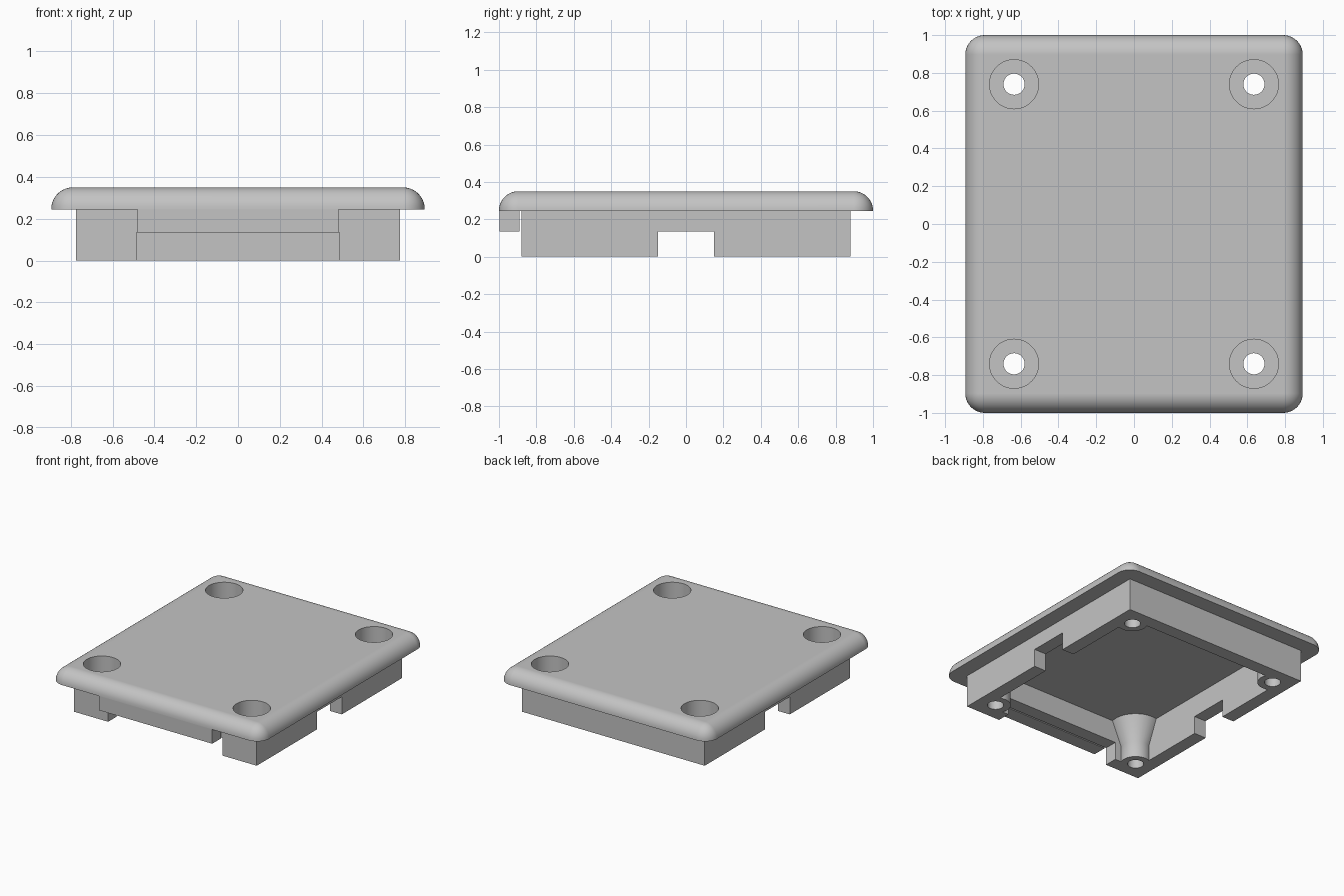
import bpy, bmesh, math
from mathutils import Matrix

cube = bpy.data.objects.get("Cube")
if cube:
    bpy.data.objects.remove(cube, do_unlink=True)

grey = bpy.data.materials.new("light_grey_plastic")
grey.use_nodes = True
colour = (0.55, 0.55, 0.55, 1)
grey.diffuse_color = colour
grey.node_tree.nodes["Principled BSDF"].inputs["Base Color"].default_value = colour


def make(name, bm):
    bmesh.ops.recalc_face_normals(bm, faces=bm.faces)
    mesh = bpy.data.meshes.new(name)
    bm.to_mesh(mesh)
    bm.free()
    mesh.materials.append(grey)
    obj = bpy.data.objects.new(name, mesh)
    bpy.context.collection.objects.link(obj)
    return obj


def box(name, x0, x1, y0, y1, z0, z1, radius=0):
    bm = bmesh.new()
    centre = ((x0 + x1) / 2, (y0 + y1) / 2, (z0 + z1) / 2)
    bmesh.ops.create_cube(bm, size=1, matrix=Matrix.Translation(centre)
                          @ Matrix.Diagonal((x1 - x0, y1 - y0, z1 - z0, 1)))
    if radius:
        # round everything except the underside rim
        edges = [e for e in bm.edges if any(v.co.z > centre[2] for v in e.verts)]
        bmesh.ops.bevel(bm, geom=edges, offset=radius, segments=10,
                        profile=0.5, affect='EDGES')
    return make(name, bm)


def lathe(name, x, y, profile, sides=48):
    """Closed solid of revolution from (radius, height) pairs."""
    bm = bmesh.new()
    rings = []
    for r, z in profile:
        angles = [2 * math.pi * i / sides for i in range(sides)]
        rings.append([bm.verts.new((x + r * math.cos(a), y + r * math.sin(a), z))
                      for a in angles])
    for low, high in zip(rings, rings[1:]):
        for i in range(sides):
            j = (i + 1) % sides
            bm.faces.new((low[i], low[j], high[j], high[i]))
    bm.faces.new(rings[0][::-1])
    bm.faces.new(rings[-1])
    return make(name, bm)


def combine(target, tool, operation):
    mod = target.modifiers.new("boolean", 'BOOLEAN')
    mod.operation = operation
    mod.solver = 'EXACT'
    mod.object = tool
    bpy.context.view_layer.objects.active = target
    bpy.ops.object.modifier_apply(modifier=mod.name)
    bpy.data.objects.remove(tool, do_unlink=True)


corners = [(sx * 0.635, sy * 0.74) for sx in (-1, 1) for sy in (-1, 1)]

# Rounded lid, skirt block and front lip
cover = box("cover", -0.893, 0.893, -1, 1, 0.245, 0.35, radius=0.103)
combine(cover, box("skirt", -0.775, 0.775, -0.88, 0.88, 0, 0.28), 'UNION')
combine(cover, box("lip", -0.48, 0.48, -0.998, -0.89, 0.135, 0.25), 'UNION')

# Hollow interior that leaves the tapered screw bosses standing
cavity = box("cavity", -0.675, 0.675, -0.78, 0.78, -0.1, 0.3)
for x, y in corners:
    boss = lathe("boss", x, y, [(0.105, -0.2), (0.105, 0.12), (0.18, 0.3), (0.18, 0.4)])
    combine(cavity, boss, 'DIFFERENCE')
combine(cover, cavity, 'DIFFERENCE')

# Notches in the front and both side walls
combine(cover, box("front_notch", -0.485, 0.485, -1.1, -0.76, -0.1, 0.135), 'DIFFERENCE')
for s in (-1, 1):
    x0, x1 = sorted((s * 0.65, s * 0.85))
    combine(cover, box("side_notch", x0, x1, -0.15, 0.15, -0.1, 0.135), 'DIFFERENCE')

# Counterbored screw holes
for x, y in corners:
    hole = lathe("screw_hole", x, y, [(0.056, -0.1), (0.056, 0.195), (0.13, 0.195), (0.13, 0.5)])
    combine(cover, hole, 'DIFFERENCE')

# Smooth curved faces, keep crisp edges
bpy.ops.object.select_all(action='DESELECT')
cover.select_set(True)
bpy.context.view_layer.objects.active = cover
bpy.ops.object.shade_smooth_by_angle(angle=math.radians(30))
weighted = cover.modifiers.new("weighted_normals", 'WEIGHTED_NORMAL')
weighted.keep_sharp = True
